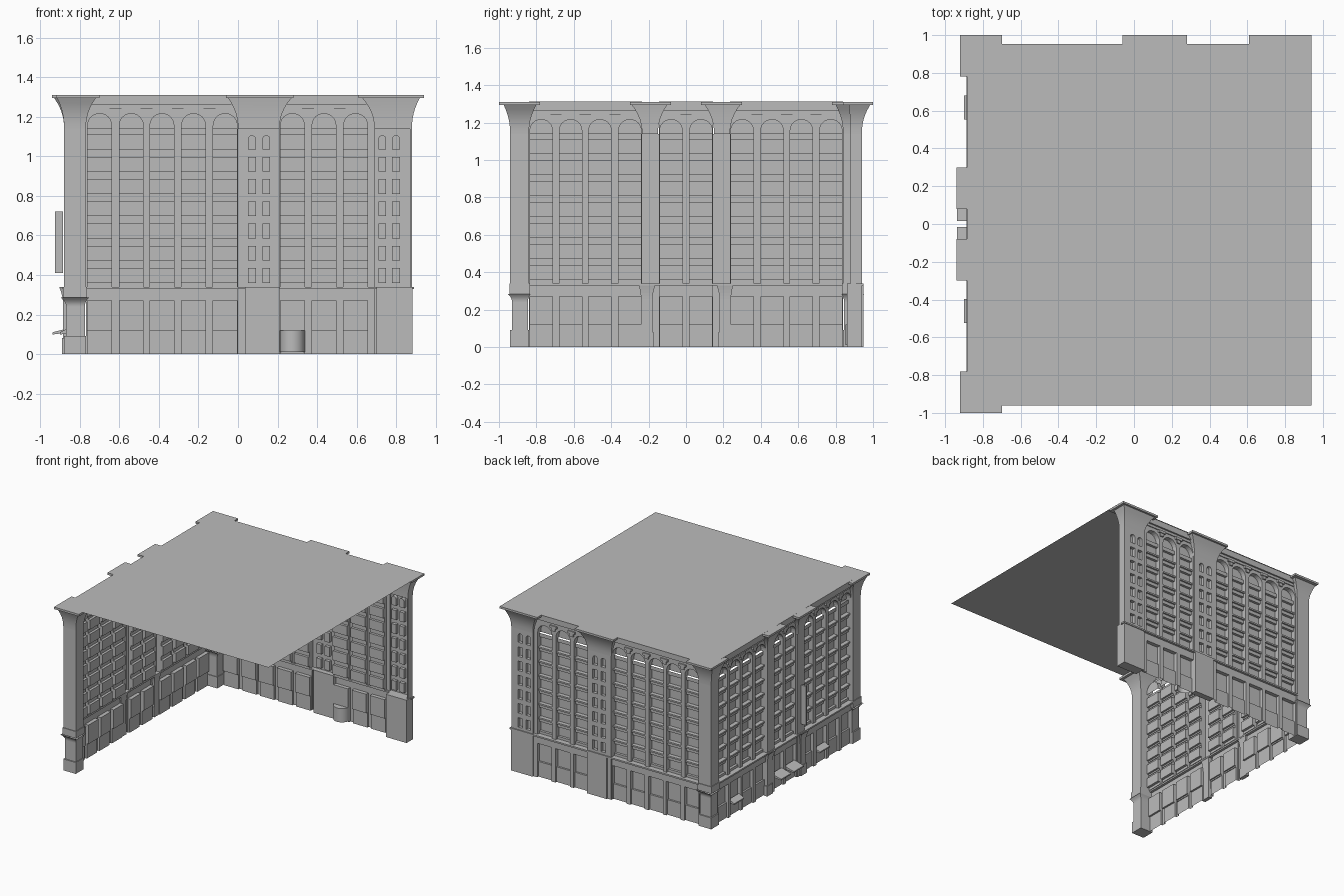
import bpy, bmesh, math

cube = bpy.data.objects.get("Cube")
if cube:
    bpy.data.objects.remove(cube)

stone = bpy.data.materials.new("grey_stone")
stone.use_nodes = True
GREY = (0.5, 0.5, 0.5, 1)
stone.diffuse_color = GREY
stone.node_tree.nodes["Principled BSDF"].inputs["Base Color"].default_value = GREY

LEDGE, SPRING, CAP, TOP = 0.34, 1.14, 1.295, 1.312
ROWS = [0.36 + 0.1125 * k for k in range(7)]
WIN_H, HALF = 0.075, 0.063


def left_map(u, z, d):
    return (-0.88 + d, u, z)


def back_map(u, z, d):
    return (u, 0.94 - d, z)


def finish(name, bm):
    bmesh.ops.remove_doubles(bm, verts=bm.verts, dist=0.0001)
    mesh = bpy.data.meshes.new(name)
    bm.to_mesh(mesh)
    bm.free()
    mesh.materials.append(stone)
    ob = bpy.data.objects.new(name, mesh)
    bpy.context.collection.objects.link(ob)
    return ob


def face(bm, pts):
    bm.faces.new([bm.verts.new(p) for p in pts])


def loft(name, rings, caps=True):
    """Stack of rectangles (x0, x1, y0, y1, z) joined into one form."""
    bm = bmesh.new()
    loops = [[bm.verts.new(p) for p in ((a, c, z), (b, c, z), (b, d, z), (a, d, z))]
             for a, b, c, d, z in rings]
    for lo, hi in zip(loops, loops[1:]):
        for i in range(4):
            j = (i + 1) % 4
            bm.faces.new((lo[i], lo[j], hi[j], hi[i]))
    if caps:
        bm.faces.new(loops[0][::-1])
        bm.faces.new(loops[-1])
    return finish(name, bm)


def box(name, x0, x1, y0, y1, z0, z1):
    return loft(name, [(x0, x1, y0, y1, z0), (x0, x1, y0, y1, z1)])


def flare(name, low, high, z0, z1, steps=6):
    """Concave capital growing from the low to the high rectangle."""
    rings = []
    for i in range(steps + 1):
        t = i / steps
        k = t ** 2.2
        rings.append([a + (b - a) * k for a, b in zip(low, high)] + [z0 + (z1 - z0) * t])
    return loft(name, rings, caps=False)


def arch(bm, P, c, w, z0, z1, front, back):
    """Wall cell with a round-headed recess."""
    r = min(w, z1 - z0 - 0.003)
    s = z1 - 0.003 - r
    arc = [(c - w * math.cos(math.pi * i / 12), s + r * math.sin(math.pi * i / 12))
           for i in range(13)]
    edge = [(c - w, z0)] + arc + [(c + w, z0)]
    face(bm, [P(u, z, back) for u, z in edge])
    face(bm, [P(u, z, front) for u, z in arc[:7] + [(c, z1), (c - w, z1)]])
    face(bm, [P(u, z, front) for u, z in arc[6:] + [(c + w, z1), (c, z1)]])
    for (a, za), (b, zb) in zip(edge, edge[1:]):
        face(bm, [P(a, za, front), P(b, zb, front), P(b, zb, back), P(a, za, back)])


def facade(name, P, u0, u1, bays, piers, slits):
    """Stepped wall sheet: bays, broad piers, narrow windows, shopfronts, cornice."""
    in_bay = lambda u: any(abs(u - c) < HALF for c in bays)
    in_pier = lambda u: any(a < u < b for a, b in piers)
    in_slit = lambda u: any(abs(u - c) < 0.02 for c in slits)
    in_row = lambda z: any(a < z < a + WIN_H for a in ROWS)
    head = ROWS[-1] + WIN_H - 0.025

    def depth(u, z):
        if in_pier(u):
            if z > SPRING or (in_slit(u) and head < z < head + 0.025):
                return None
            return 0.025 if in_slit(u) and in_row(z) else 0.0
        if z < LEDGE:
            if in_bay(u) and z < 0.27:
                return 0.025 if z < 0.12 else 0.04
            return 0.01
        if z > 1.265:
            return -0.005
        if z > 1.245:
            return 0.008
        if in_bay(u) and z < 1.222:
            if z > SPRING:
                return None
            return 0.055 if in_row(z) else 0.035
        return 0.015

    us = {u0, u1} | {u for p in piers for u in p}
    for c in bays:
        us |= {c - HALF, c + HALF}
    for c in slits:
        us |= {c - 0.02, c + 0.02}
    zs = {0, 0.12, 0.27, LEDGE, head, SPRING, 1.222, 1.245, 1.265, TOP}
    zs |= set(ROWS) | {z + WIN_H for z in ROWS}
    us, zs = ([v for i, v in enumerate(s) if i == 0 or v - s[i - 1] > 0.0005]
              for s in (sorted(us), sorted(zs)))
    bm = bmesh.new()
    grid = [[depth((a + b) / 2, (c + d) / 2) for c, d in zip(zs, zs[1:])]
            for a, b in zip(us, us[1:])]
    for i, column in enumerate(grid):
        for j, d in enumerate(column):
            if d is None:
                continue
            a, b, lo, hi = us[i], us[i + 1], zs[j], zs[j + 1]
            face(bm, [P(a, lo, d), P(b, lo, d), P(b, hi, d), P(a, hi, d)])
            side = grid[i + 1][j] if i + 1 < len(grid) else None
            over = column[j + 1] if j + 1 < len(column) else None
            if side is not None and side != d:
                face(bm, [P(b, lo, d), P(b, hi, d), P(b, hi, side), P(b, lo, side)])
            if over is not None and over != d:
                face(bm, [P(a, hi, d), P(b, hi, d), P(b, hi, over), P(a, hi, over)])
    for c in bays:
        arch(bm, P, c, HALF, SPRING, 1.222, 0.015, 0.055)
    for c in slits:
        arch(bm, P, c, 0.02, head, head + 0.025, 0.0, 0.025)
    finish(name, bm)


def mapped_box(name, P, u0, u1, d0, d1, z0, z1):
    (xa, ya, _), (xb, yb, _) = P(u0, z0, d0), P(u1, z0, d1)
    box(name, min(xa, xb), max(xa, xb), min(ya, yb), max(ya, yb), z0, z1)


# Wall sheets
left_bays = [s * c for s in (-1, 1) for c in (0.08, 0.30, 0.46, 0.617, 0.774)]
back_bays = [-0.70, -0.54, -0.385, -0.225, -0.065, 0.275, 0.435, 0.595]
facade("left_wall", left_map, -0.84, 0.84, left_bays, [(-0.235, -0.145), (0.145, 0.235)], [])
facade("back_wall", back_map, -0.77, 0.88, back_bays, [(0, 0.21), (0.69, 0.88)],
       [0.07, 0.143, 0.73, 0.80])

# Window sills and corbels between the arches
for label, P, bays in (("left", left_map, left_bays), ("back", back_map, back_bays)):
    for c in bays:
        for z in ROWS[1:]:
            mapped_box(label + "_sill", P, c - HALF, c + HALF, 0.022, 0.04, z - 0.012, z)
    for a, b in zip(sorted(bays), sorted(bays)[1:]):
        if b - a < 0.17:
            m = (a + b) / 2
            mapped_box(label + "_corbel", P, m - 0.03, m + 0.03, 0.0, 0.02, 1.225, 1.245)
            mapped_box(label + "_corbel_foot", P, m - 0.015, m + 0.015, 0.005, 0.02, 1.2, 1.225)

# Ledge over the ground floor
mapped_box("left_ledge", left_map, -0.84, 0.84, -0.008, 0.03, LEDGE - 0.012, LEDGE)
mapped_box("back_ledge", back_map, -0.77, 0.89, -0.008, 0.03, LEDGE - 0.012, LEDGE)

# Corner pillars at both ends of the left side
for s in (-1, 1):
    def rect(x0, x1, a, b):
        return [x0, x1, min(s * a, s * b), max(s * a, s * b)]
    shaft = rect(-0.88, -0.77, 0.84, 0.94)
    slim = rect(-0.87, -0.775, 0.845, 0.93)
    box("pillar_foot", *shaft, 0, 0.09)
    box("pillar_base", *slim, 0.09, 0.24)
    flare("pillar_base_capital", slim, rect(-0.895, -0.755, 0.83, 0.955), 0.24, 0.285)
    box("pillar_base_block", *rect(-0.885, -0.765, 0.835, 0.945), 0.285, LEDGE)
    box("pillar_shaft", *shaft, LEDGE, SPRING)
    flare("pillar_capital", shaft, rect(-0.915, -0.72, 0.80, 0.975), SPRING, CAP)
    box("pillar_plate", *rect(-0.92, -0.70, 0.78, 1.0), CAP, TOP - 0.001)

    # Middle piers of the left side
    pier = rect(-0.88, -0.84, 0.15, 0.235)
    box("middle_pier_foot", *rect(-0.89, -0.86, 0.175, 0.25), 0, 0.08)
    box("middle_pier_base", *rect(-0.885, -0.86, 0.18, 0.24), 0.08, 0.24)
    flare("middle_pier_bracket", rect(-0.885, -0.86, 0.18, 0.24),
          rect(-0.905, -0.85, 0.16, 0.255), 0.24, LEDGE)
    flare("middle_pier_capital", pier, rect(-0.93, -0.83, 0.10, 0.29), SPRING, CAP)
    box("middle_pier_plate", *rect(-0.94, -0.82, 0.08, 0.30), CAP, TOP - 0.001)

# Back capitals and plates
flare("back_middle_capital", (0, 0.21, 0.90, 0.94), (-0.05, 0.27, 0.89, 0.985), SPRING, CAP)
flare("back_end_capital", (0.69, 0.88, 0.88, 0.94), (0.63, 0.92, 0.87, 0.985), SPRING, CAP)
box("back_middle_plate", -0.06, 0.28, 0.88, 1.0, CAP, TOP - 0.001)
box("back_end_plate", 0.61, 0.94, 0.84, 1.0, CAP, TOP - 0.001)

# Back end return and its ground floor block
box("back_end_return", 0.87, 0.88, 0.88, 0.94, LEDGE, SPRING)
box("back_end_base", 0.70, 0.882, 0.86, 0.942, 0, LEDGE)
box("back_middle_base", 0.035, 0.21, 0.90, 0.948, 0, LEDGE)

# Round entrance set into the back wall
bm = bmesh.new()
curve = [(0.275 - 0.063 * math.cos(math.pi * i / 16), 0.915 - 0.063 * math.sin(math.pi * i / 16))
         for i in range(17)]
for p, q in zip(curve, curve[1:]):
    face(bm, [(*p, 0.01), (*q, 0.01), (*q, 0.12), (*p, 0.12)])
face(bm, [(*p, 0.12) for p in curve])
finish("round_entrance", bm)

# Awnings and hanging sign on the left side
for c, reach in ((-0.46, -0.90), (-0.08, -0.938), (0.08, -0.938), (0.617, -0.90)):
    loft("awning", [(reach, reach + 0.01, c - HALF, c + HALF, 0.10),
                    (reach, -0.85, c - HALF, c + HALF, 0.11),
                    (-0.86, -0.85, c - HALF, c + HALF, 0.13)])
box("hanging_sign", -0.925, -0.885, -0.20, -0.185, 0.41, 0.72)

# Roof sheet
bm = bmesh.new()
face(bm, [(-0.885, -0.96, TOP), (0.94, -0.96, TOP), (0.94, 0.952, TOP), (-0.885, 0.952, TOP)])
finish("roof", bm)

# Soft shading across the capitals, sharp elsewhere
bpy.ops.object.select_all(action='DESELECT')
for ob in bpy.context.scene.objects:
    if "capital" in ob.name or "entrance" in ob.name:
        ob.select_set(True)
        bpy.context.view_layer.objects.active = ob
bpy.ops.object.shade_smooth_by_angle(angle=math.radians(35))
